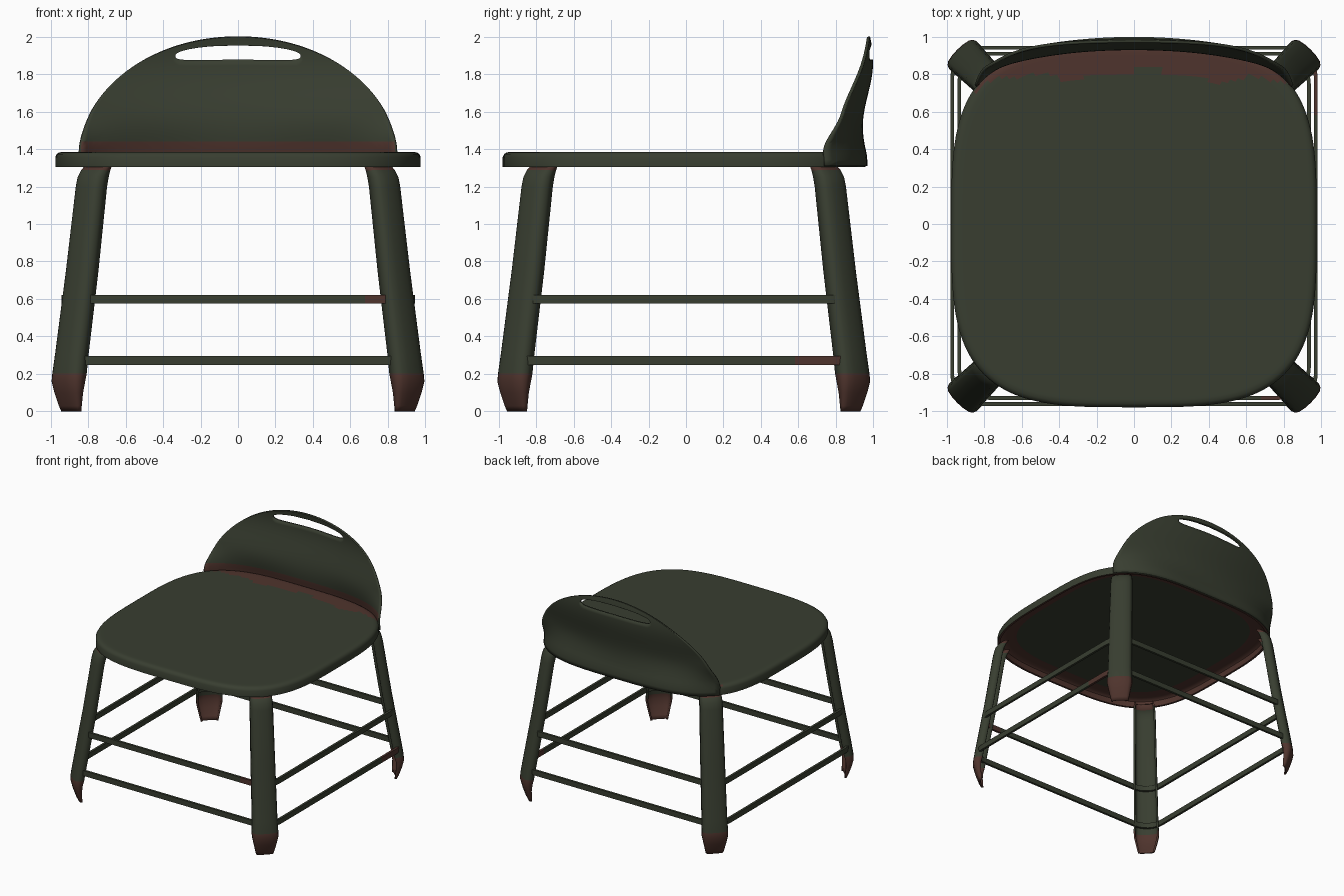
import bpy, bmesh, math
from mathutils import Vector

if "Cube" in bpy.data.objects:
    bpy.data.objects.remove(bpy.data.objects["Cube"])


def material(name, rgb):
    m = bpy.data.materials.new(name)
    m.diffuse_color = (*rgb, 1)
    m.use_nodes = True
    m.node_tree.nodes["Principled BSDF"].inputs["Base Color"].default_value = m.diffuse_color
    return m


GREEN = material("olive green paint", (0.040, 0.048, 0.030))
RUST = material("rust brown", (0.078, 0.034, 0.026))


def loft(bm, rings, closed):
    """Skin neighbouring rings of points with quads."""
    vs = [[bm.verts.new(p) for p in r] for r in rings]
    for a, b in zip(vs, vs[1:]):
        n = len(a)
        for i in range(n if closed else n - 1):
            j = (i + 1) % n
            bm.faces.new((a[i], a[j], b[j], b[i]))
    return vs


def finish(bm, name, rule, mats=(GREEN, RUST), thick=0, offset=0, recalc=True):
    """Colour the faces by rule, make the object, shade it smooth."""
    if recalc:
        bmesh.ops.recalc_face_normals(bm, faces=bm.faces)
    for f in bm.faces:
        f.material_index = rule(f.calc_center_median(), f.normal)
    me = bpy.data.meshes.new(name)
    bm.to_mesh(me)
    bm.free()
    for m in mats:
        me.materials.append(m)
    ob = bpy.data.objects.new(name, me)
    bpy.context.collection.objects.link(ob)
    if thick:
        s = ob.modifiers.new("sheet thickness", 'SOLIDIFY')
        s.thickness, s.offset = thick, offset
        if offset:
            s.material_offset = s.material_offset_rim = 1
    bpy.ops.object.select_all(action='DESELECT')
    ob.select_set(True)
    bpy.context.view_layer.objects.active = ob
    bpy.ops.object.shade_smooth_by_angle(angle=math.radians(40))
    return ob


def spow(v, e):
    return math.copysign(abs(v) ** e, v)


# Seat: pressed pan, hollow underneath
A, B, YC, N = 0.977, 0.97, -0.01, 3.5


def seat_ring(s, z, n=128):
    return [(A * s * spow(math.cos(t), 2 / N), YC + B * s * spow(math.sin(t), 2 / N), z)
            for t in (2 * math.pi * i / n for i in range(n))]


profile = [(k / 48, 1.385) for k in range(1, 47)]                       # top
profile += [(0.978, 1.383), (0.992, 1.374), (1, 1.358), (1, 1.305)]     # rolled rim
profile += [(0.982, 1.305), (0.98, 1.355), (0.965, 1.368)]              # inner wall
profile += [(k, 1.37) for k in (0.93, 0.86, 0.5, 0.02)]                 # underside
bm = bmesh.new()
rings = loft(bm, [seat_ring(*p) for p in profile], True)
bm.faces.new(rings[0])
bm.faces.new(rings[-1])


def seat_rule(c, n):
    r = (abs(c.x / A) ** N + abs((c.y - YC) / B) ** N) ** (1 / N)
    wave = 0.80 + 0.025 * math.sin(9 * c.x + 1) + 0.015 * math.sin(23 * c.x) - 0.13 * abs(c.x) ** 3
    if c.z > 1.37 and n.z > 0.3:
        return int(c.y > wave)
    return int(n.z < 0.9 and r > 0.88 and (n.z < -0.5 or r < 0.99))


finish(bm, "seat", seat_rule)


# Backrest: curved sheet with a hand slot
def back_surface(x, z):
    yc = 0.97 - 0.0275 * math.cos(math.pi * (max(z, 1.36) - 1.52) / 0.35)
    rim = B - B * (1 - abs(x / A) ** N) ** (1 / N)
    t = max(0, min(1, (z - 1.36) / 0.24))
    t = t * t * (3 - 2 * t)
    return (x, yc - 0.013 - (rim * (1 - t) + 0.17 * x * x * t), z)


outline = [(0.84 * math.cos(math.pi * i / 90), 1.38 + 0.62 * math.sin(math.pi * i / 90))
           for i in range(91)]
outline += [(-0.84, 1.345)] + [(-0.84 + 1.68 * i / 44, 1.31) for i in range(45)] + [(0.84, 1.345)]
slot = []
for x, z in outline:
    a = math.atan2(z - 1.915, x)
    sx = 0.335 * spow(math.cos(a), 0.75)
    slot.append((sx, 1.917 + 0.038 * spow(math.sin(a), 0.75) - 0.17 * sx * sx))
bm = bmesh.new()
R = 18
loft(bm, [[back_surface(s[0] + (o[0] - s[0]) * k / R, s[1] + (o[1] - s[1]) * k / R)
           for s, o in zip(slot, outline)] for k in range(R + 1)], True)
bmesh.ops.bisect_plane(bm, geom=bm.verts[:] + bm.edges[:] + bm.faces[:],
                       plane_co=(0, 0, 1.44), plane_no=(0, 0, 1))
bm.normal_update()
if sum(f.normal.y for f in bm.faces) > 0:
    bmesh.ops.reverse_faces(bm, faces=bm.faces[:])
# the rear shell takes the next slot, so rust stays on the front only
finish(bm, "backrest", lambda c, n: 0 if c.z < 1.44 else 1,
       (RUST, GREEN, GREEN), 0.016, -1, False)

# Legs: open channels facing the corners (height, radius, half width, depth)
LEG = [(0, 1.28, 0.07, 0.018), (0.03, 1.295, 0.077, 0.03), (0.1, 1.32, 0.092, 0.05),
       (0.16, 1.336, 0.104, 0.07), (0.2, 1.333, 0.104, 0.078), (0.3, 1.317, 0.1, 0.08),
       (0.75, 1.238, 0.096, 0.08), (1.2, 1.168, 0.091, 0.08), (1.25, 1.155, 0.09, 0.08),
       (1.285, 1.13, 0.087, 0.07), (1.315, 1.09, 0.082, 0.05)]
SECTION = [(-1, 1), (-1, 0.5), (-0.93, 0.28), (-0.78, 0.13), (-0.4, 0.03), (0, 0)]
SECTION += [(-u, v) for u, v in reversed(SECTION[:-1])]
for k, name in enumerate(("back_right_leg", "back_left_leg", "front_left_leg", "front_right_leg")):
    a = math.radians(45 + 90 * k)
    out, side = Vector((math.cos(a), math.sin(a), 0)), Vector((-math.sin(a), math.cos(a), 0))
    bm = bmesh.new()
    loft(bm, [[out * (r - 0.007 - v * d) + side * u * (w - 0.007) + Vector((0, -0.012, z))
               for u, v in SECTION] for z, r, w, d in LEG], False)
    finish(bm, name, lambda c, n: int(c.z < 0.2 or c.z > 1.285), thick=0.014)


# Rungs: two flat-bar hoops running inside the legs
def hoop(hx, hy, z, name, rule):
    rad, path = 0.17, []
    for k, (sx, sy) in enumerate(((1, 1), (-1, 1), (-1, -1), (1, -1))):
        for i in range(9):
            a = math.radians(90 * k + 90 * i / 8)
            path.append((sx * (hx - rad), sy * (hy - rad), math.cos(a), math.sin(a)))
        nx, ny = ((-1, 1), (-1, -1), (1, -1), (1, 1))[k]
        for i in range(1, 16):          # straight run to the next corner
            f = i / 16
            p = path[-i]
            path.append(((sx + (nx - sx) * f) * (hx - rad), (sy + (ny - sy) * f) * (hy - rad),
                         p[2], p[3]))
    bm = bmesh.new()
    bars = [(rad - 0.02, -0.023), (rad, -0.023), (rad, 0.023), (rad - 0.02, 0.023),
            (rad - 0.02, -0.023)]
    loft(bm, [[(x + c * r, y + s * r - 0.01, z + dz) for x, y, c, s in path]
              for r, dz in bars], True)
    bmesh.ops.remove_doubles(bm, verts=bm.verts, dist=1e-5)
    finish(bm, name, rule)


# normals of each straight run come from the end of the corner before it
hoop(0.982, 0.962, 0.27, "lower_rungs", lambda c, n: int(c.x > 0.9 and c.y > 0.6))
hoop(0.945, 0.93, 0.598, "upper_rungs", lambda c, n: int(c.x > 0.7 and c.y < -0.85))
